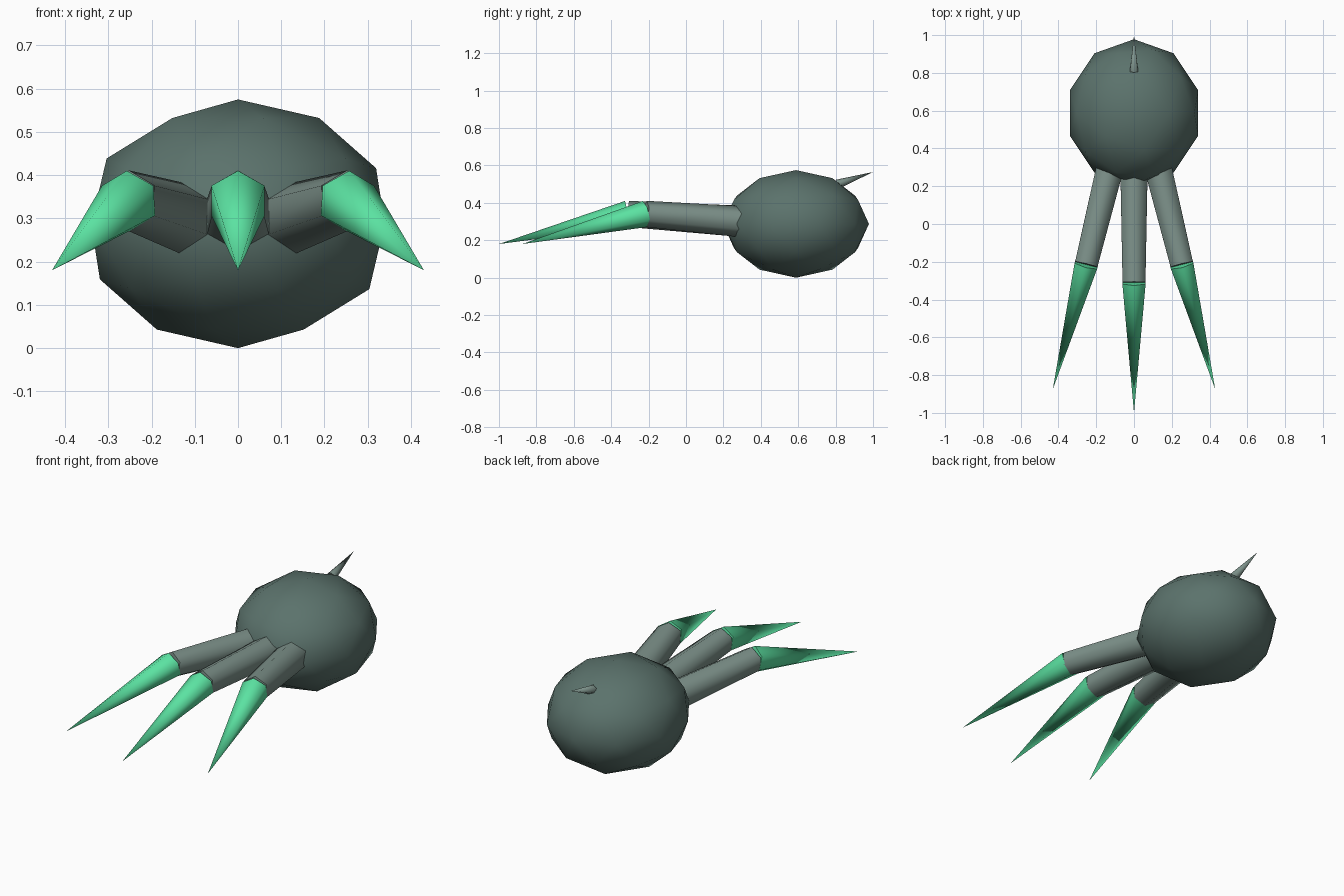
import bpy, bmesh, math
from mathutils import Vector, Matrix

cube = bpy.data.objects.get("Cube")
if cube:
    bpy.data.objects.remove(cube, do_unlink=True)


def material(name, color):
    m = bpy.data.materials.new(name)
    m.use_nodes = True
    m.diffuse_color = (*color, 1)
    m.node_tree.nodes["Principled BSDF"].inputs["Base Color"].default_value = (*color, 1)
    return m


body_mat = material("dark grey green", (0.105, 0.17, 0.15))
finger_mat = material("light grey green", (0.205, 0.285, 0.255))
claw_mat = material("bright green", (0.105, 0.76, 0.36))


def finish(name, bm, mat):
    mesh = bpy.data.meshes.new(name)
    bm.to_mesh(mesh)
    bm.free()
    mesh.materials.append(mat)
    obj = bpy.data.objects.new(name, mesh)
    bpy.context.collection.objects.link(obj)
    bpy.ops.object.select_all(action='DESELECT')
    obj.select_set(True)
    bpy.context.view_layer.objects.active = obj
    bpy.ops.object.shade_smooth_by_angle(angle=math.radians(70))
    return obj


def hex_cone(name, start, end, r1, r2, mat):
    """Six-sided taper from start to end with a corner pointing up."""
    a, b = Vector(start), Vector(end)
    axis = b - a
    place = Matrix.Translation((a + b) / 2) @ axis.to_track_quat('Z', 'Y').to_matrix().to_4x4()
    bm = bmesh.new()
    bmesh.ops.create_cone(bm, cap_ends=True, segments=6, radius1=r1, radius2=r2,
                          depth=axis.length, matrix=place)
    bmesh.ops.remove_doubles(bm, verts=bm.verts, dist=1e-5)
    return finish(name, bm, mat)


# Rounded body
bm = bmesh.new()
bmesh.ops.create_icosphere(bm, subdivisions=2, radius=1)
bmesh.ops.scale(bm, vec=(0.357, 0.39, 0.2875), verts=bm.verts)
bmesh.ops.translate(bm, vec=(0, 0.588, 0.2875), verts=bm.verts)
finish("body", bm, body_mat)

# Three spread fingers, each tipped with a claw
fingers = {
    "middle": ((0, 0.27, 0.303), (0, -0.31, 0.341), (0, -1, 0.18)),
    "left": ((0.129, 0.29, 0.30), (0.253, -0.215, 0.341), (0.43, -0.875, 0.18)),
}
fingers["right"] = tuple((-x, y, z) for x, y, z in fingers["left"])
for side, (root, knuckle, tip) in fingers.items():
    hex_cone(side + "_finger", root, knuckle, 0.083, 0.07, finger_mat)
    hex_cone(side + "_claw", knuckle, tip, 0.071, 0, claw_mat)

# Small spur on the back
hex_cone("back_spur", (0, 0.81, 0.5), (0, 1, 0.565), 0.025, 0, finger_mat)
